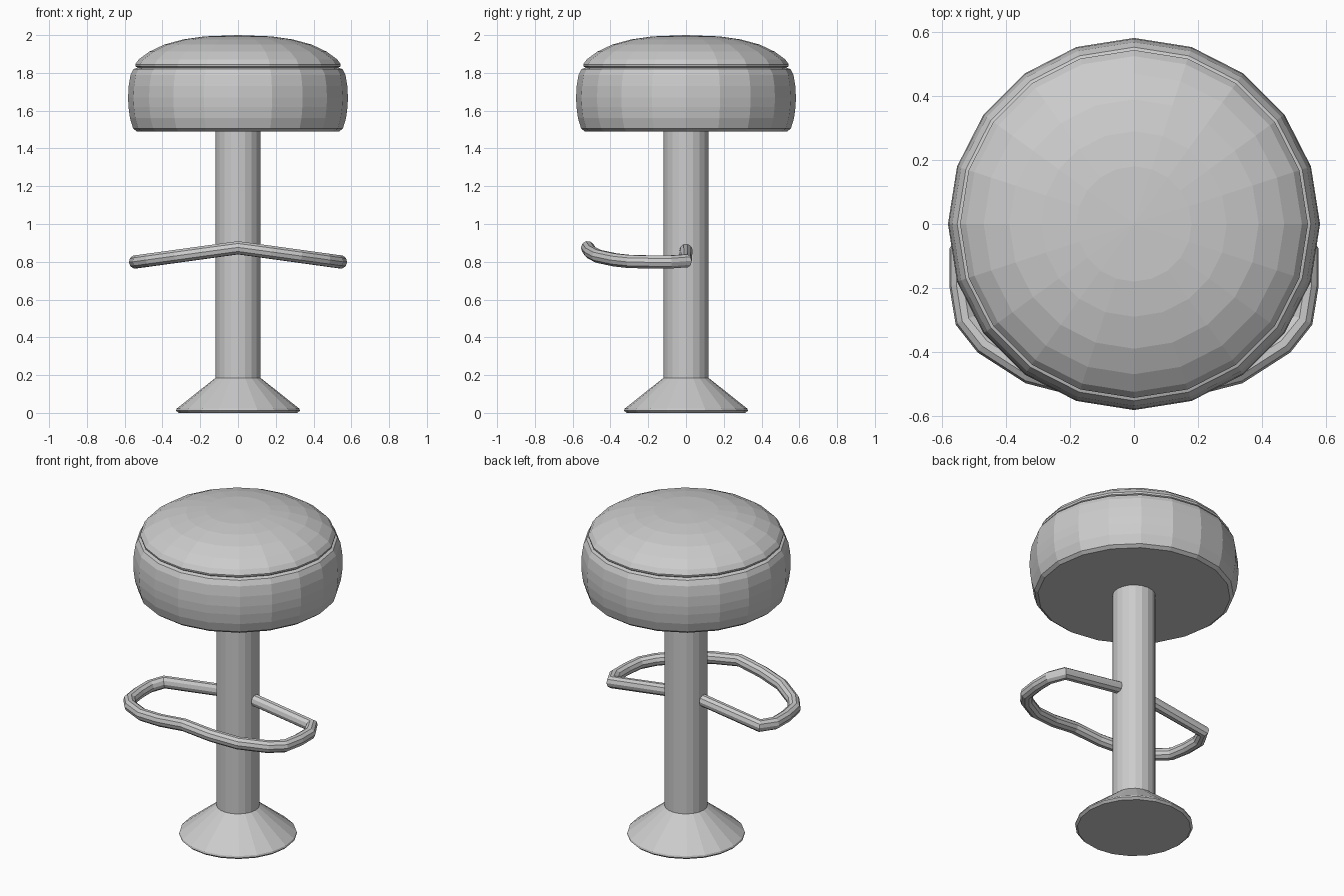
import bpy, bmesh, math

if "Cube" in bpy.data.objects:
    bpy.data.objects.remove(bpy.data.objects["Cube"])

SIDES = 20


def lathe(name, profile, sides=SIDES):
    """Revolve (radius, z) points around z; end rings are capped, radius 0 becomes a pole."""
    bm = bmesh.new()
    rings = []
    for r, z in profile:
        if r == 0:
            rings.append([bm.verts.new((0, 0, z))] * sides)
        else:
            rings.append([bm.verts.new((r * math.cos(math.tau * i / sides),
                                        r * math.sin(math.tau * i / sides), z))
                          for i in range(sides)])
    for a, b in zip(rings, rings[1:]):
        for i in range(sides):
            j = (i + 1) % sides
            bm.faces.new(list(dict.fromkeys((a[i], a[j], b[j], b[i]))))
    for ring in (rings[0], rings[-1]):
        if len(set(ring)) == sides:
            bm.faces.new(ring)
    bmesh.ops.recalc_face_normals(bm, faces=bm.faces)
    mesh = bpy.data.meshes.new(name)
    bm.to_mesh(mesh)
    bm.free()
    obj = bpy.data.objects.new(name, mesh)
    bpy.context.collection.objects.link(obj)
    return obj


# Flared foot and column
lathe("base", [(0.315, 0), (0.328, 0.012), (0.325, 0.022), (0.12, 0.185)])
lathe("column", [(0.12, 0.18), (0.12, 1.495)])

# Padded seat drum with a seam below the domed cushion
lathe("seat", [(0.535, 1.49), (0.555, 1.505), (0.572, 1.56), (0.58, 1.62),
               (0.582, 1.67), (0.579, 1.73), (0.569, 1.79), (0.553, 1.82),
               (0.53, 1.828)])
lathe("cushion", [(0.53, 1.826), (0.542, 1.834), (0.544, 1.845), (0.525, 1.872),
                  (0.47, 1.912), (0.39, 1.95), (0.29, 1.977), (0.18, 1.993),
                  (0, 2.0)])

# Bent footrest ring: half the path, mirrored in x, drooping toward the sides
half = [(0.50, 0.0), (0.542, -0.085), (0.542, -0.19), (0.525, -0.30),
        (0.465, -0.375), (0.325, -0.465), (0.17, -0.505)]
path = [(0, 0)] + half + [(0, -0.52)] + [(-x, y) for x, y in reversed(half)]
curve = bpy.data.curves.new("footrest", 'CURVE')
curve.dimensions = '3D'
curve.bevel_depth = 0.036
curve.bevel_resolution = 3
spline = curve.splines.new('POLY')
spline.points.add(len(path) - 1)
for p, (x, y) in zip(spline.points, path):
    p.co = (x, y, 0.874 - 0.138 * abs(x), 1)
spline.use_cyclic_u = True
spline.use_smooth = False
bpy.context.collection.objects.link(bpy.data.objects.new("footrest", curve))
